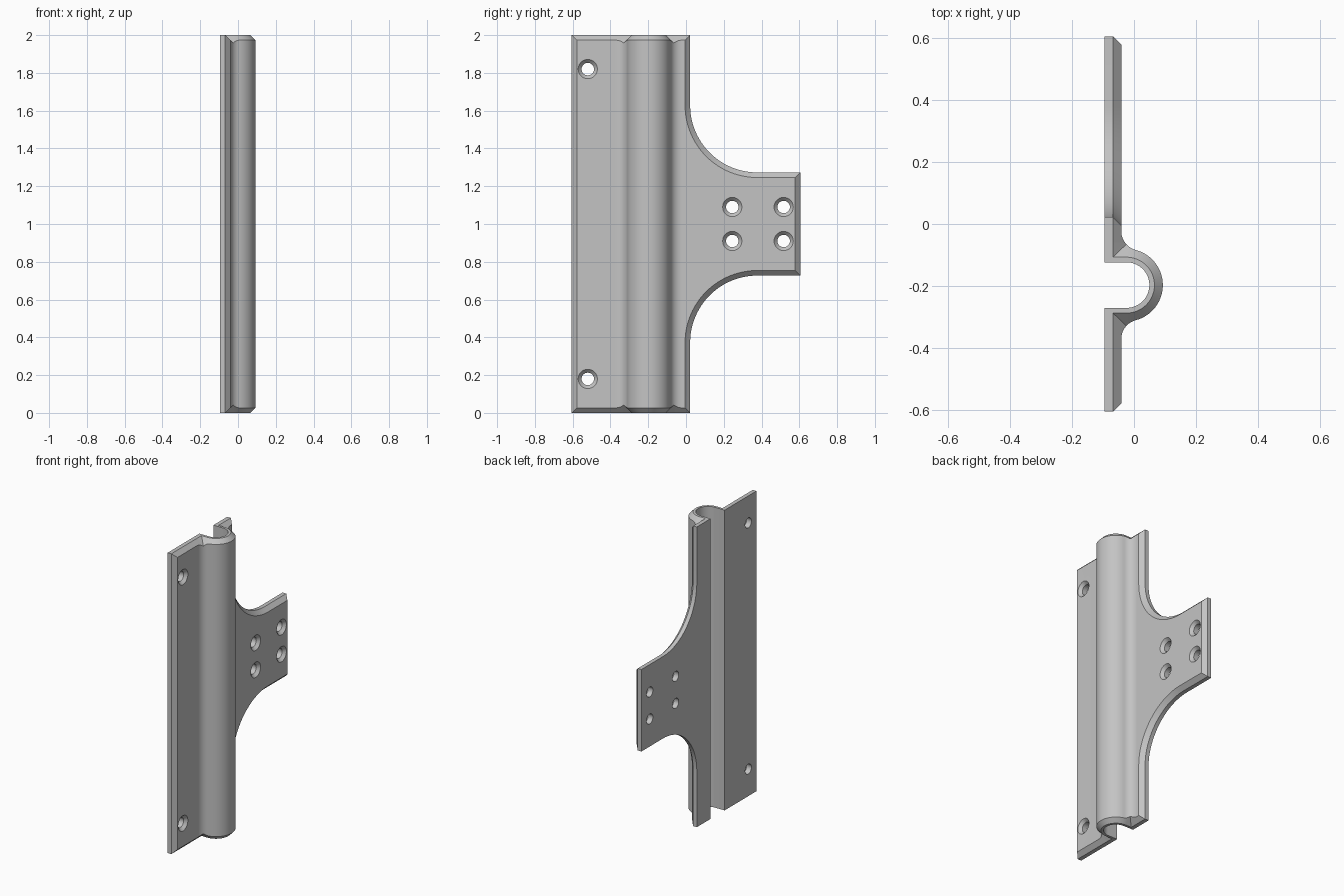
import bpy, bmesh
from math import sin, cos, pi, hypot, atan2

if "Cube" in bpy.data.objects:
    bpy.data.objects.remove(bpy.data.objects["Cube"])

H = 2.0                       # height
BACK, FACE = -0.095, -0.041   # plate back and face in x
C = 0.027                     # bevel size
MID = FACE - C                # foot of the bevel
EDGE = 0.605                  # half width in y
CX, CY = -0.024, -0.197       # channel centre
R, R_IN = 0.117, 0.0735       # channel radii
FIL = 0.063                   # fillet between plate and channel

mat = bpy.data.materials.new("plain_grey")
mat.use_nodes = True
grey = (0.55, 0.55, 0.55, 1)
mat.diffuse_color = grey
mat.node_tree.nodes["Principled BSDF"].inputs["Base Color"].default_value = grey


def make_object(name, bm):
    bmesh.ops.remove_doubles(bm, verts=bm.verts, dist=0.0002)
    bmesh.ops.recalc_face_normals(bm, faces=bm.faces)
    me = bpy.data.meshes.new(name)
    bm.to_mesh(me)
    bm.free()
    me.materials.append(mat)
    ob = bpy.data.objects.new(name, me)
    bpy.context.collection.objects.link(ob)
    return ob


def row(bm, points):
    return [bm.verts.new(p) for p in points]


def strip(bm, a, b):
    for i in range(len(a) - 1):
        bm.faces.new((a[i], a[i + 1], b[i + 1], b[i]))


def plate_depth(x):
    return x - MID


def pipe_depth(x, u):
    return (hypot(x - CX, u) if x > CX else abs(u)) - (R - C)


def pipe_foot(x, u):
    if x <= CX:
        return (x, R - C)
    k = (R - C) / hypot(x - CX, u)
    return (CX + (x - CX) * k, u * k)


# Half section of the outer skin: (point, bevel foot, bevel depth), u = distance from channel axis
fx = FACE + FIL
fu = ((R + FIL) ** 2 - (fx - CX) ** 2) ** 0.5
sweep = atan2(fu, fx - CX)
N = 16
fillet = [(fx - FIL * cos(sweep * i / N), fu - FIL * sin(sweep * i / N)) for i in range(N + 1)]
seam = min(fillet, key=lambda p: abs(plate_depth(p[0]) - pipe_depth(*p)))
half = []
for p in fillet:
    if p == seam:
        foot = (MID, R - C)
    elif plate_depth(p[0]) < pipe_depth(*p):
        foot = (MID, p[1])
    else:
        foot = pipe_foot(*p)
    half.append((p, foot, min(plate_depth(p[0]), pipe_depth(*p))))
# straight flank of the bevel foot, then the round crown
for i in range(1, 17):
    a = sweep * (1 - i / 16)
    p = (CX + R * cos(a), R * sin(a))
    half.append((p, pipe_foot(*p), C))

# Full section from the outer edge across the channel to the flange
section = [((FACE, C - EDGE), (MID, -EDGE), C)]
section += [((p[0], CY - p[1]), (q[0], CY - q[1]), d) for p, q, d in half]
section += [((p[0], CY + p[1]), (q[0], CY + q[1]), d) for p, q, d in reversed(half[:-1])]
y_join = section[-1][0][1]

inner = [(BACK, -EDGE), (BACK, CY - R_IN)]
inner += [(CX + R_IN * sin(pi * i / 32), CY - R_IN * cos(pi * i / 32)) for i in range(33)]
inner += [(BACK, CY + R_IN), (BACK, y_join)]

bm = bmesh.new()
rows = []
for end in (0, 1):
    def lift(d):
        return H - d if end else d
    skin = row(bm, [(*p, lift(d)) for p, q, d in section])
    foot = row(bm, [(*q, lift(0)) for p, q, d in section])
    back = row(bm, [(*b, lift(0)) for b in inner])
    strip(bm, skin, foot)
    bm.faces.new(foot + back[::-1])
    rows.append((skin, foot, back))
(s0, f0, b0), (s1, f1, b1) = rows
strip(bm, s0, s1)
strip(bm, b0, b1)
bm.faces.new((s0[0], s1[0], f1[0], f0[0]))
bm.faces.new((f0[0], f1[0], b1[0], b0[0]))


# Flange with concave shoulders and a central tab
def outline(inset):
    y0, rad, yc, zc = 0.022, 0.355, 0.377, 0.372
    pts = [(y_join, inset), (y0 - inset, inset)]
    for i in range(25):
        a = pi / 2 * i / 24
        pts.append((yc - (rad + inset) * cos(a), zc + (rad + inset) * sin(a)))
    pts.append((EDGE - inset, zc + rad + inset))
    return pts + [(y, H - z) for y, z in reversed(pts)]


front = row(bm, [(FACE, y, z) for y, z in outline(C)])
rim = row(bm, [(MID, y, z) for y, z in outline(0)])
rear = row(bm, [(BACK, y, z) for y, z in outline(0)])
strip(bm, front, rim)
strip(bm, rim, rear)
bm.faces.new(front)
bm.faces.new(rear[::-1])
bracket = make_object("channel_bracket", bm)

# Countersunk screw holes
bm = bmesh.new()
profile = [(BACK - 0.05, 0.033), (FACE - 0.019, 0.033), (FACE, 0.051), (FACE + 0.02, 0.071)]
holes = [(-0.52, 0.82)] + [(y, 0.09) for y in (0.245, 0.517)]
for y, dz in holes:
    for z in (H / 2 - dz, H / 2 + dz):
        rings = []
        for x, r in profile:
            ring = row(bm, [(x, y + r * cos(pi * k / 16), z + r * sin(pi * k / 16)) for k in range(32)])
            rings.append(ring)
        for a, b in zip(rings, rings[1:]):
            strip(bm, a + a[:1], b + b[:1])
        bm.faces.new(rings[0])
        bm.faces.new(rings[-1])
cutter = make_object("screw_hole_cutter", bm)
cutter.hide_render = True

mod = bracket.modifiers.new("screw_holes", 'BOOLEAN')
mod.object = cutter
mod.solver = 'EXACT'
bpy.ops.object.select_all(action='DESELECT')
bpy.context.view_layer.objects.active = bracket
bracket.select_set(True)
bpy.ops.object.modifier_apply(modifier=mod.name)
bpy.data.objects.remove(cutter)
bpy.ops.object.shade_smooth_by_angle(angle=pi / 9)
